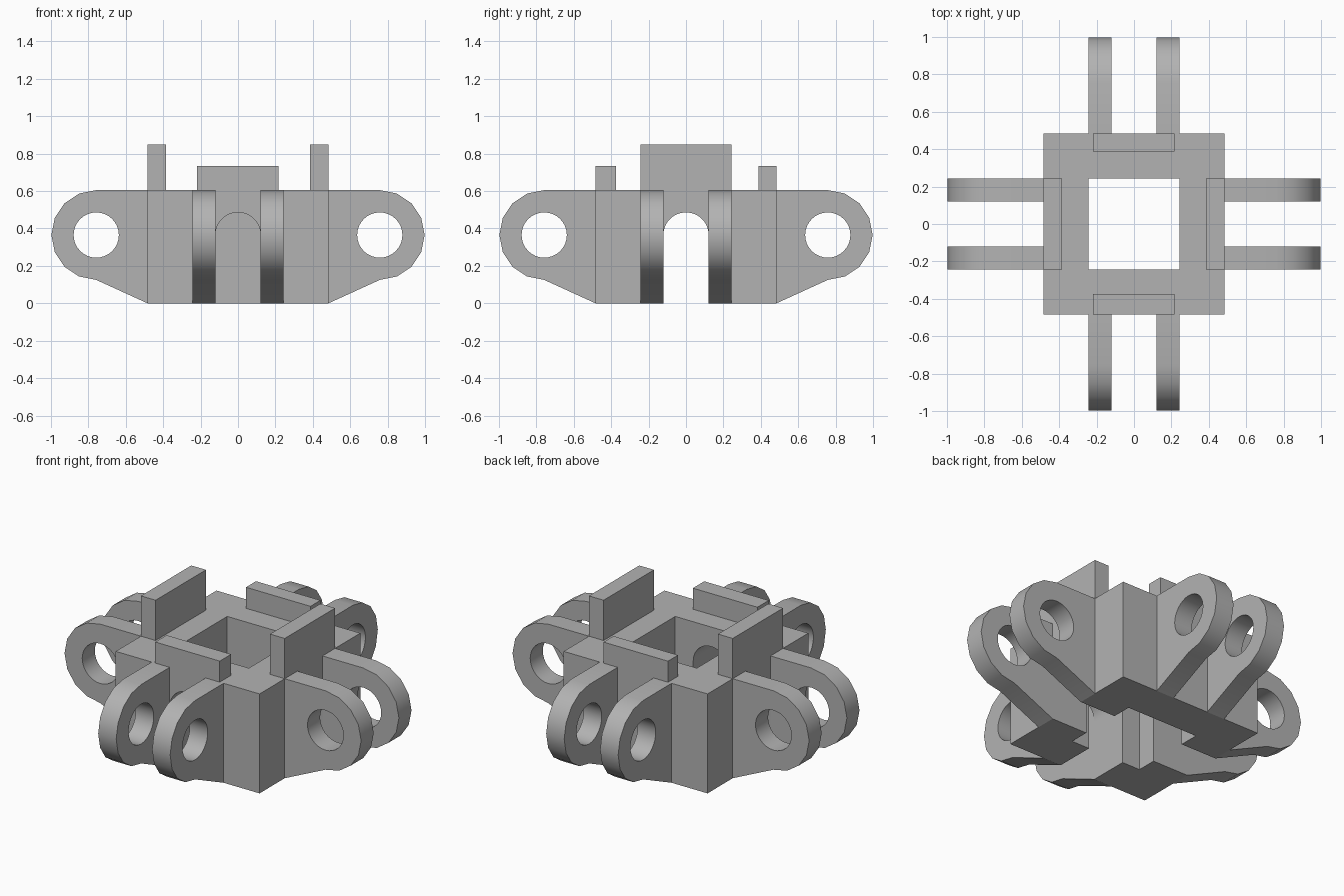
import bpy
import bmesh
from math import pi, cos, sin, radians
from mathutils import Matrix, Vector

cube = bpy.data.objects.get("Cube")
if cube:
    bpy.data.objects.remove(cube, do_unlink=True)

HALF = 0.484      # half width of the hub
INNER = 0.242     # half width of the opening, also the outer lug face
SLOT = 0.121      # half width of the slots, also the pin hole radius
TOP = 0.605
PIN_X, PIN_Z = 0.758, 0.365

grey = bpy.data.materials.new("plain grey")
grey.use_nodes = True
colour = (0.45, 0.45, 0.45, 1)
grey.diffuse_color = colour
grey.node_tree.nodes["Principled BSDF"].inputs["Base Color"].default_value = colour


def add_object(name, mesh):
    obj = bpy.data.objects.new(name, mesh)
    bpy.context.collection.objects.link(obj)
    return obj


def prism(name, profile, y0, y1):
    """Extrude an x-z profile from y0 to y1."""
    bm = bmesh.new()
    face = bm.faces.new([bm.verts.new((x, y0, z)) for x, z in profile])
    moved = bmesh.ops.extrude_face_region(bm, geom=[face])["geom"]
    verts = [v for v in moved if isinstance(v, bmesh.types.BMVert)]
    bmesh.ops.translate(bm, verts=verts, vec=Vector((0, y1 - y0, 0)))
    bmesh.ops.recalc_face_normals(bm, faces=bm.faces)
    mesh = bpy.data.meshes.new(name)
    bm.to_mesh(mesh)
    bm.free()
    mesh.materials.append(grey)
    return add_object(name, mesh)


def box(name, x0, x1, y0, y1, z0, z1):
    return prism(name, [(x0, z0), (x1, z0), (x1, z1), (x0, z1)], y0, y1)


def arc(cx, cz, r, start, end, steps):
    angles = [radians(start + (end - start) * i / steps) for i in range(steps + 1)]
    return [(cx + r * cos(a), cz + r * sin(a)) for a in angles]


def cut(obj, cutters):
    """Subtract the cutters and keep only the finished mesh."""
    for cutter in cutters:
        cutter.hide_render = True
        mod = obj.modifiers.new("cut", "BOOLEAN")
        mod.operation = "DIFFERENCE"
        mod.solver = "EXACT"
        mod.object = cutter
    graph = bpy.context.evaluated_depsgraph_get()
    mesh = bpy.data.meshes.new_from_object(obj.evaluated_get(graph))
    obj.modifiers.clear()
    obj.data = mesh
    for cutter in cutters:
        bpy.data.objects.remove(cutter, do_unlink=True)


# Square hub: open centre, arched slots on three sides, closed back wall
hub = box("hub", -HALF, HALF, -HALF, HALF, 0, TOP)
arch = [(-SLOT, -0.1)] + arc(0, PIN_Z, SLOT, 180, 0, 24) + [(SLOT, -0.1)]
front_slot = prism("front_slot_cutter", arch, -1, 0)
side_slot = prism("side_slot_cutter", arch, -1, 1)
side_slot.data.transform(Matrix.Rotation(pi / 2, 4, "Z"))
opening = box("opening_cutter", -INNER, INNER, -INNER, INNER, -1, 1)
cut(hub, [opening, front_slot, side_slot])
parts = [hub]

# Pierced hinge lug with a faceted round end
outline = [(HALF, 0)] + arc(PIN_X, PIN_Z, TOP - PIN_Z, -90, 90, 8) + [(HALF, TOP)]
lug = prism("lug", outline, SLOT, INNER)
pin_hole = prism("pin_hole_cutter", arc(PIN_X, PIN_Z, SLOT, 0, 348.75, 31), 0, 1)
cut(lug, [pin_hole])

# A pair of lugs on each side
for turn, side in enumerate(("left", "back", "right", "front")):
    for label, shift in (("first", 0), ("second", -SLOT - INNER)):
        copy = add_object(f"{side}_{label}_lug", lug.data.copy())
        copy.data.transform(Matrix.Rotation(turn * pi / 2, 4, "Z")
                            @ Matrix.Translation((0, shift, 0)))
        parts.append(copy)
bpy.data.objects.remove(lug, do_unlink=True)

# Tall side plates and low front and back plates on the rim
parts += [
    box("left_tall_plate", 0.385, HALF, -INNER, INNER, TOP, 0.85),
    box("right_tall_plate", -HALF, -0.385, -INNER, INNER, TOP, 0.85),
    box("front_low_plate", -0.218, 0.216, -HALF, -0.375, TOP, 0.733),
    box("back_low_plate", -0.218, 0.216, 0.388, HALF, TOP, 0.733),
]

bpy.ops.object.select_all(action="DESELECT")
for part in parts:
    part.select_set(True)
bpy.context.view_layer.objects.active = hub
bpy.ops.object.shade_smooth_by_angle(angle=radians(30))
